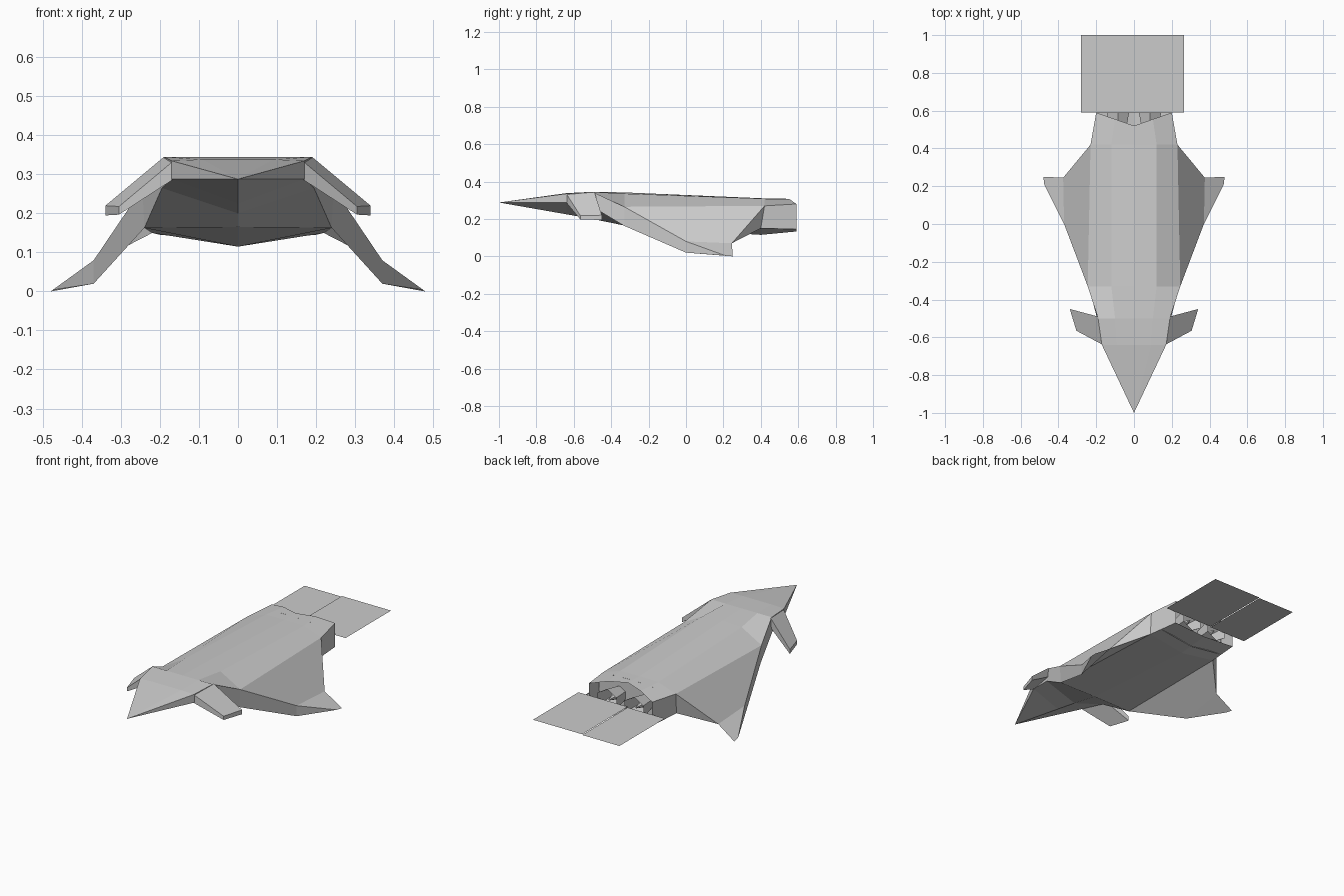
import bpy, bmesh
from math import radians
from mathutils import Matrix

if "Cube" in bpy.data.objects:
    bpy.data.objects.remove(bpy.data.objects["Cube"])


def make(name, verts, faces, mirror=True):
    me = bpy.data.meshes.new(name)
    me.from_pydata(verts, [], faces)
    bm = bmesh.new()
    bm.from_mesh(me)
    if mirror:
        geom = bm.verts[:] + bm.edges[:] + bm.faces[:]
        bmesh.ops.mirror(bm, geom=geom, axis='X', merge_dist=0.0005)
    bmesh.ops.recalc_face_normals(bm, faces=bm.faces[:])
    bm.to_mesh(me)
    bm.free()
    ob = bpy.data.objects.new(name, me)
    bpy.context.collection.objects.link(ob)
    return ob


# Hull: half sections from nose to tail (top centre, top mid, top edge, lower edge, keel)
sections = [
    [(0, -.64, .338), (.09, -.64, .338), (.17, -.64, .335), (.17, -.64, .288), (0, -.64, .225)],
    [(0, -.50, .345), (.10, -.50, .345), (.19, -.50, .345), (.195, -.50, .265), (0, -.50, .2)],
    [(0, -.33, .342), (.12, -.33, .335), (.245, -.33, .265), (.24, -.33, .163), (0, -.33, .165)],
    [(0, .42, .31), (.12, .42, .308), (.23, .42, .27), (.22, .40, .15), (0, .40, .115)],
    [(0, .52, .31), (.10, .555, .305), (.20, .59, .28), (.20, .59, .145), (0, .59, .133)],
]
verts = [(0, -1, .288)] + [p for s in sections for p in s]
faces = [(0, 1 + i, 2 + i) for i in range(4)]
for s in range(4):
    for i in range(4):
        a = 1 + 5 * s + i
        faces.append((a, a + 5, a + 6, a + 1))
make("hull", verts, faces)

# Canards: small slabs angled down from the nose shoulders
make("canards",
     [(.165, -.64, .335), (.19, -.49, .345), (.34, -.45, .22), (.305, -.565, .218),
      (.165, -.64, .288), (.19, -.49, .29), (.34, -.45, .195), (.305, -.565, .197)],
     [(0, 1, 2, 3), (7, 6, 5, 4), (0, 3, 7, 4), (3, 2, 6, 7), (2, 1, 5, 6), (1, 0, 4, 5)])

# Wings: thick at the root, drooping to a pointed tip at ground level
make("wings",
     [(.245, -.33, .265), (.24, -.33, .163), (.37, 0, .08), (.37, 0, .02), (.475, .21, .004),
      (.48, .25, 0), (.375, .245, .07), (.23, .42, .27), (.22, .40, .15)],
     [(0, 2, 6, 7), (2, 4, 5, 6), (0, 1, 3, 2), (2, 3, 4), (1, 8, 6, 3),
      (3, 6, 5, 4), (7, 6, 8)])

# Bulkhead closing the engine bay
make("engine_bulkhead",
     [(0, .48, .31), (.12, .48, .306), (.213, .48, .273), (.21, .48, .148), (0, .48, .12)],
     [(0, 1, 2, 3, 4)])


# Engine nozzles: hexagonal funnels with a cone in the middle
def cone(name, x, r1, r2, y0, y1, caps):
    me = bpy.data.meshes.new(name)
    bm = bmesh.new()
    m = Matrix.Translation((x, (y0 + y1) / 2, .21)) @ Matrix.Rotation(radians(-90), 4, 'X')
    bmesh.ops.create_cone(bm, cap_ends=caps, segments=6, radius1=r1, radius2=r2,
                          depth=y1 - y0, matrix=m)
    bm.to_mesh(me)
    bm.free()
    bpy.context.collection.objects.link(bpy.data.objects.new(name, me))


for side, x in (("left", -.085), ("right", .085)):
    cone("nozzle_" + side, x, .045, .068, .48, .59, False)
    cone("nozzle_core_" + side, x, .03, .004, .48, .57, True)

# Exhaust sheets: flat panels trailing behind the nozzles
for name, x0, x1, z in (("exhaust_left", -.28, -.045, .208), ("exhaust_right", -.045, .265, .212)):
    make(name, [(x0, .59, z), (x1, .59, z), (x1, 1, z), (x0, 1, z)], [(0, 1, 2, 3)], False)
